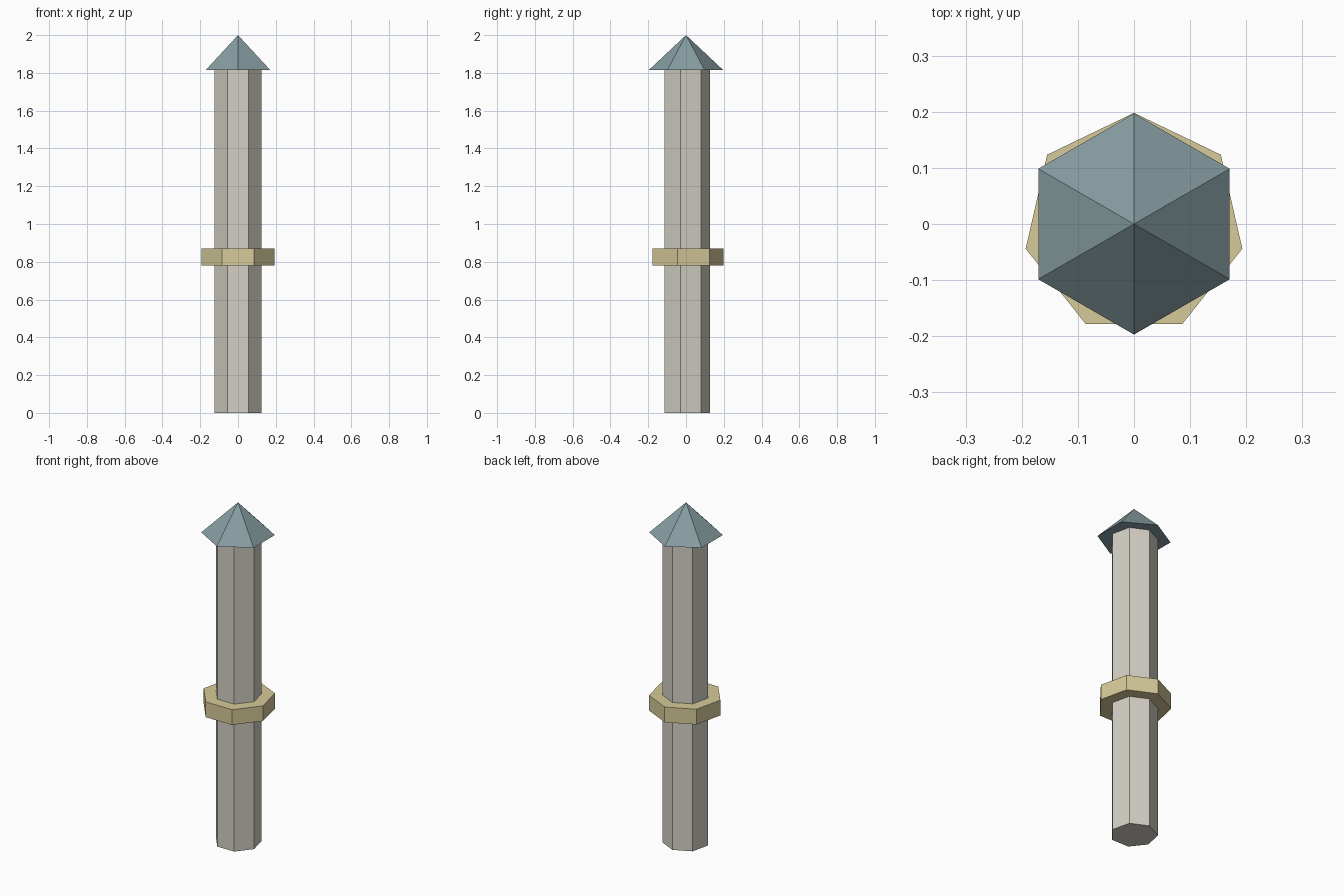
import bpy

if "Cube" in bpy.data.objects:
    bpy.data.objects.remove(bpy.data.objects["Cube"])


def material(name, color):
    mat = bpy.data.materials.new(name)
    mat.diffuse_color = (*color, 1)
    mat.use_nodes = True
    mat.node_tree.nodes["Principled BSDF"].inputs["Base Color"].default_value = mat.diffuse_color
    return mat


def prism(name, sides, r_bottom, r_top, z0, z1, mat):
    """Flat-faced tapered prism with one corner pointing to the back (+y)."""
    bpy.ops.mesh.primitive_cone_add(vertices=sides, radius1=r_bottom, radius2=r_top,
                                    depth=z1 - z0, location=(0, 0, (z0 + z1) / 2))
    obj = bpy.context.object
    obj.name = name
    obj.data.materials.append(mat)
    return obj


stone = material("pale_stone", (0.66, 0.63, 0.56))
brass = material("pale_brass", (0.67, 0.59, 0.32))
slate = material("blue_slate", (0.24, 0.34, 0.36))

# Seven-sided shaft
prism("shaft", 7, 0.127, 0.127, 0, 1.817, stone)
# Seven-sided collar band
prism("collar", 7, 0.198, 0.198, 0.779, 0.869, brass)
# Six-sided pointed cap
prism("cap", 6, 0.197, 0, 1.815, 2.0, slate)
